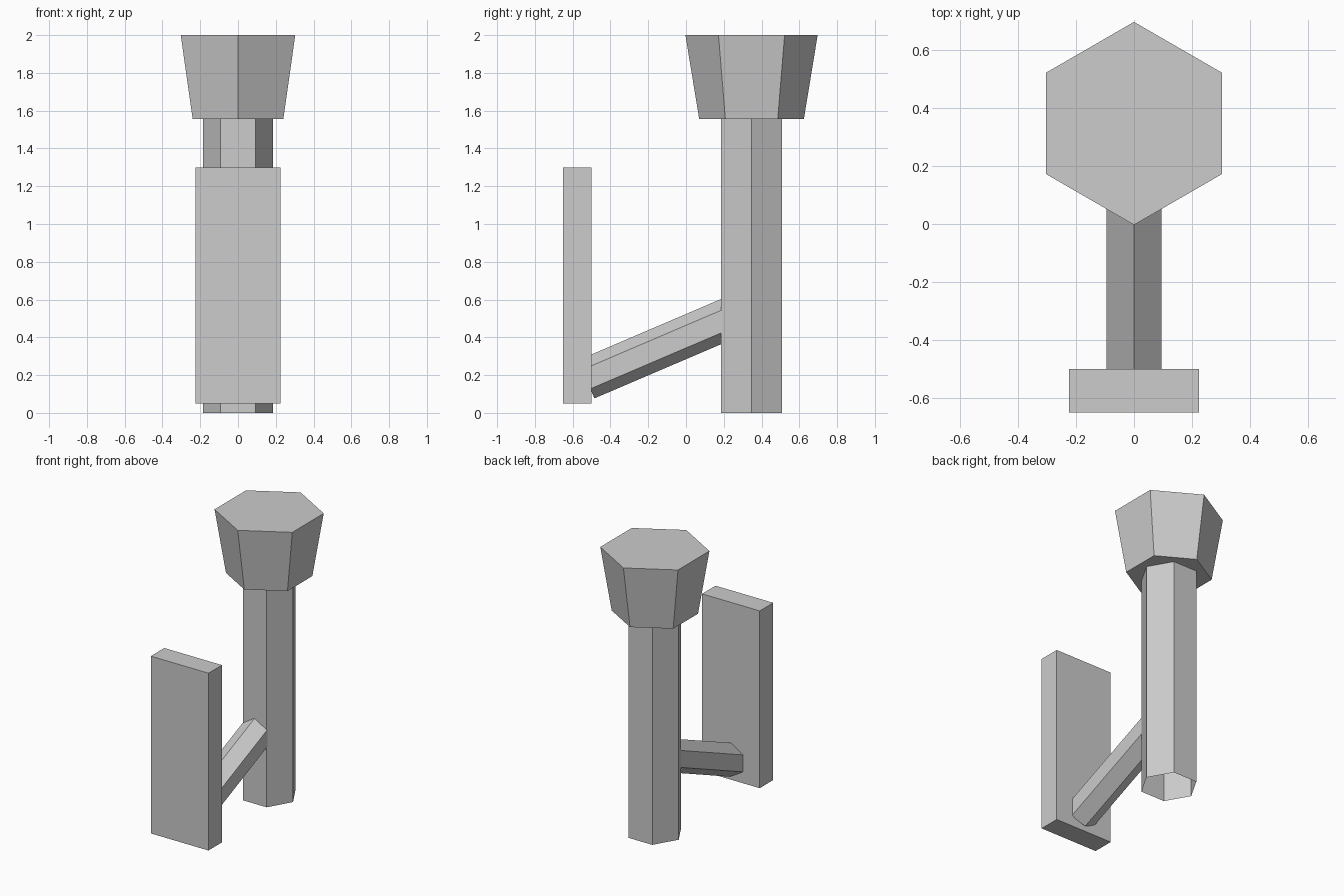
import bpy, bmesh, math
from mathutils import Matrix, Vector

cube = bpy.data.objects.get("Cube")
if cube:
    bpy.data.objects.remove(cube, do_unlink=True)

# Single light grey material
GREY = (0.604, 0.604, 0.604, 1)
mat = bpy.data.materials.new("light_grey")
mat.use_nodes = True
mat.diffuse_color = GREY
mat.node_tree.nodes["Principled BSDF"].inputs["Base Color"].default_value = GREY


def finish(name, bm):
    mesh = bpy.data.meshes.new(name)
    bm.to_mesh(mesh)
    bm.free()
    mesh.materials.append(mat)
    obj = bpy.data.objects.new(name, mesh)
    bpy.context.collection.objects.link(obj)
    return obj


def hex_prism(name, start, end, r_start, r_end, turn=0.0, capped=False):
    """Six-sided tube from start to end, with a corner on +x before turning."""
    start, end = Vector(start), Vector(end)
    axis = end - start
    tilt = math.atan2(-axis.y, axis.z)
    bm = bmesh.new()
    bmesh.ops.create_cone(
        bm, cap_ends=capped, segments=6, radius1=r_start, radius2=r_end,
        depth=axis.length,
        matrix=Matrix.Translation((start + end) / 2)
        @ Matrix.Rotation(tilt, 4, "X")
        @ Matrix.Rotation(turn + math.radians(90), 4, "Z")
        @ Matrix.Rotation(math.radians(30), 4, "Z"))
    return finish(name, bm)


# Upright handle, open at the bottom, with corners towards front and back
AXIS_Y = 0.347
hex_prism("handle", (0, AXIS_Y, 0), (0, AXIS_Y, 1.555), 0.186, 0.186,
          turn=math.radians(30))

# Flared head, corners to the sides
hex_prism("head", (0, AXIS_Y, 1.555), (0, AXIS_Y, 2), 0.277, 0.35, capped=True)

# Sloping arm joining wall plate and handle
hex_prism("arm", (0, -0.528, 0.178), (0, 0.3, 0.532), 0.11, 0.11)

# Flat wall plate
bm = bmesh.new()
bmesh.ops.create_cube(
    bm, size=1,
    matrix=Matrix.Translation((0, -0.575, 0.675)) @ Matrix.Diagonal((0.45, 0.15, 1.25, 1)))
finish("wall_plate", bm)
